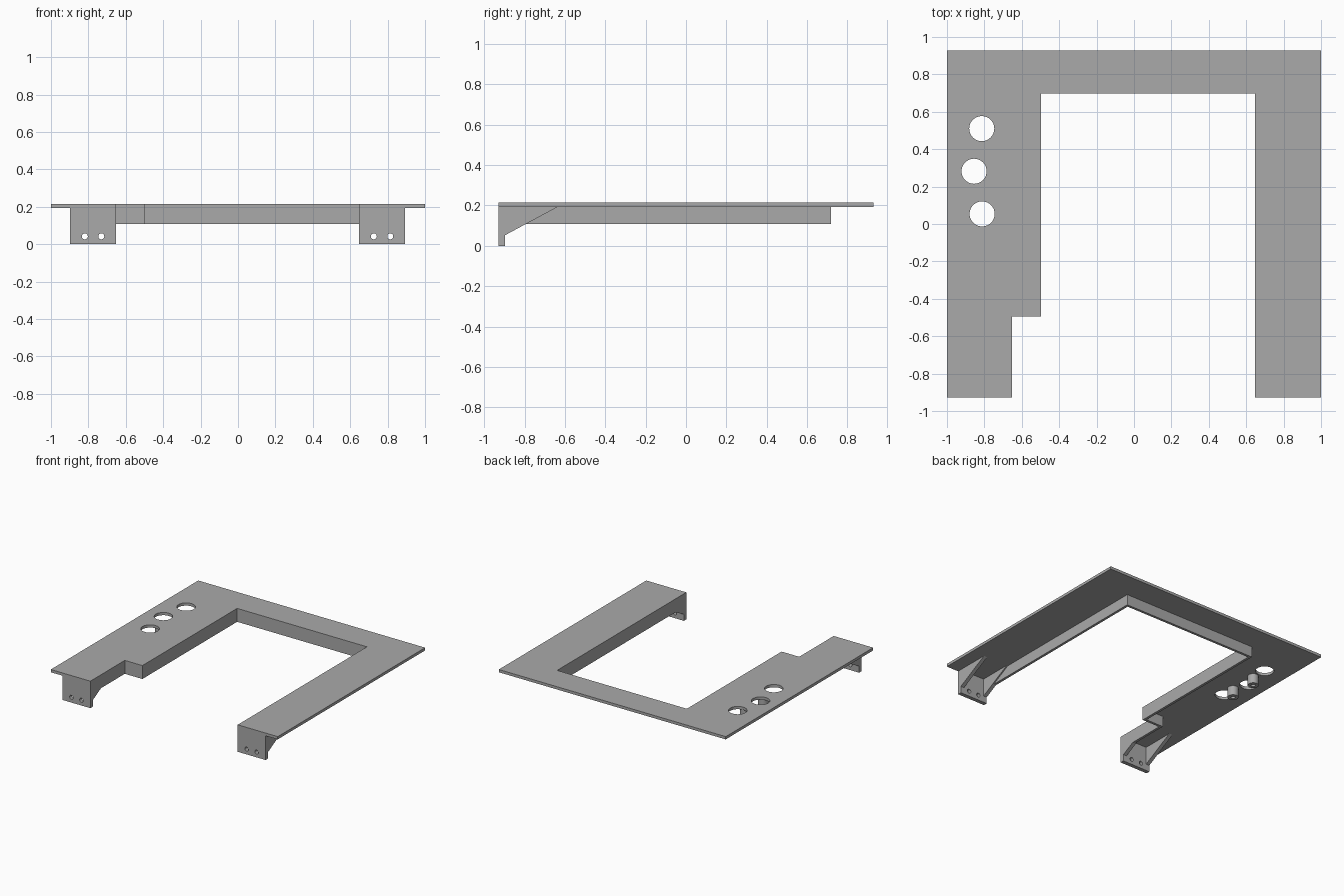
import bpy, bmesh
from mathutils import Matrix, Vector

if "Cube" in bpy.data.objects:
    bpy.data.objects.remove(bpy.data.objects["Cube"])

grey = bpy.data.materials.new("plain grey")
grey.diffuse_color = (0.4, 0.4, 0.4, 1)
grey.use_nodes = True
grey.node_tree.nodes["Principled BSDF"].inputs["Base Color"].default_value = grey.diffuse_color

TOP, UNDER, RIM_Z = 0.215, 0.193, 0.108
FRONT, BACK = -0.928, 0.928
T = 0.02  # rim thickness


def finish(name, bm):
    bmesh.ops.recalc_face_normals(bm, faces=bm.faces)
    me = bpy.data.meshes.new(name)
    bm.to_mesh(me)
    bm.free()
    me.materials.append(grey)
    ob = bpy.data.objects.new(name, me)
    bpy.context.collection.objects.link(ob)
    return ob


def prism(name, pts, depth):
    """Extrude a planar outline along a vector."""
    bm = bmesh.new()
    face = bm.faces.new([bm.verts.new(p) for p in pts])
    res = bmesh.ops.extrude_face_region(bm, geom=[face])
    bmesh.ops.translate(bm, vec=Vector(depth),
                        verts=[v for v in res["geom"] if isinstance(v, bmesh.types.BMVert)])
    return finish(name, bm)


def cylinder(name, center, r, length, axis="Z", segs=48):
    bm = bmesh.new()
    rot = Matrix.Rotation(1.5707963, 4, "X") if axis == "Y" else Matrix()
    bmesh.ops.create_cone(bm, cap_ends=True, segments=segs, radius1=r, radius2=r,
                          depth=length, matrix=Matrix.Translation(center) @ rot)
    return finish(name, bm)


def cut(ob, cutter):
    cutter.hide_render = True
    cutter.hide_set(True)
    m = ob.modifiers.new("cut", "BOOLEAN")
    m.operation = "DIFFERENCE"
    m.solver = "EXACT"
    m.object = cutter


def smooth(ob):
    bpy.ops.object.select_all(action="DESELECT")
    bpy.context.view_layer.objects.active = ob
    ob.select_set(True)
    bpy.ops.object.shade_smooth_by_angle()


# inner edge of the opening, with a step on the left arm
XL, XS, XR, YS, YB = -0.652, -0.497, 0.647, -0.494, 0.699
inner = [(XL, FRONT), (XL, YS), (XS, YS), (XS, YB), (XR, YB), (XR, FRONT)]

# flat top panel with three round holes
outline = inner + [(1, FRONT), (1, BACK), (-1, BACK), (-1, FRONT)]
panel = prism("top_panel", [(x, y, UNDER) for x, y in outline], (0, 0, TOP - UNDER))
for i, (x, y) in enumerate([(-0.814, 0.510), (-0.855, 0.282), (-0.812, 0.054)]):
    cut(panel, cylinder(f"panel_hole_cutter_{i}", (x, y, 0.2), 0.067, 0.2))

# rim hanging below the opening's edge
outer = [(XR + T, FRONT), (XR + T, YB + T), (XS - T, YB + T),
         (XS - T, YS + T), (XL - T, YS + T), (XL - T, FRONT)]
prism("inner_rim", [(x, y, RIM_Z) for x, y in inner + outer], (0, 0, UNDER - RIM_Z))

# hollow screw posts between the holes
for i, y in enumerate((0.168, 0.396)):
    post = cylinder(f"screw_post_{i}", (-0.80, y, 0.155), 0.04, UNDER - 0.117, segs=32)
    cut(post, cylinder(f"post_bore_cutter_{i}", (-0.80, y, 0.135), 0.016, 0.08, segs=24))
    smooth(post)

# front mounting brackets: drilled plate and two sloping ribs each
PLATE_Y = FRONT + 0.031
for side, x0, x1 in (("left", -0.898, XL), ("right", XR, 0.893)):
    plate = prism(f"{side}_mounting_plate",
                  [(x0, FRONT, 0), (x1, FRONT, 0), (x1, FRONT, UNDER), (x0, FRONT, UNDER)],
                  (0, PLATE_Y - FRONT, 0))
    mid = (x0 + x1) / 2
    for i, dx in enumerate((-0.044, 0.044)):
        cut(plate, cylinder(f"{side}_screw_hole_cutter_{i}", (mid + dx, FRONT, 0.042),
                            0.016, 0.2, "Y", 24))
    for i, x in enumerate((x0, x1 - 0.03)):
        prism(f"{side}_rib_{i}", [(x, PLATE_Y, 0.052), (x, -0.635, UNDER), (x, PLATE_Y, UNDER)],
              (0.03, 0, 0))
